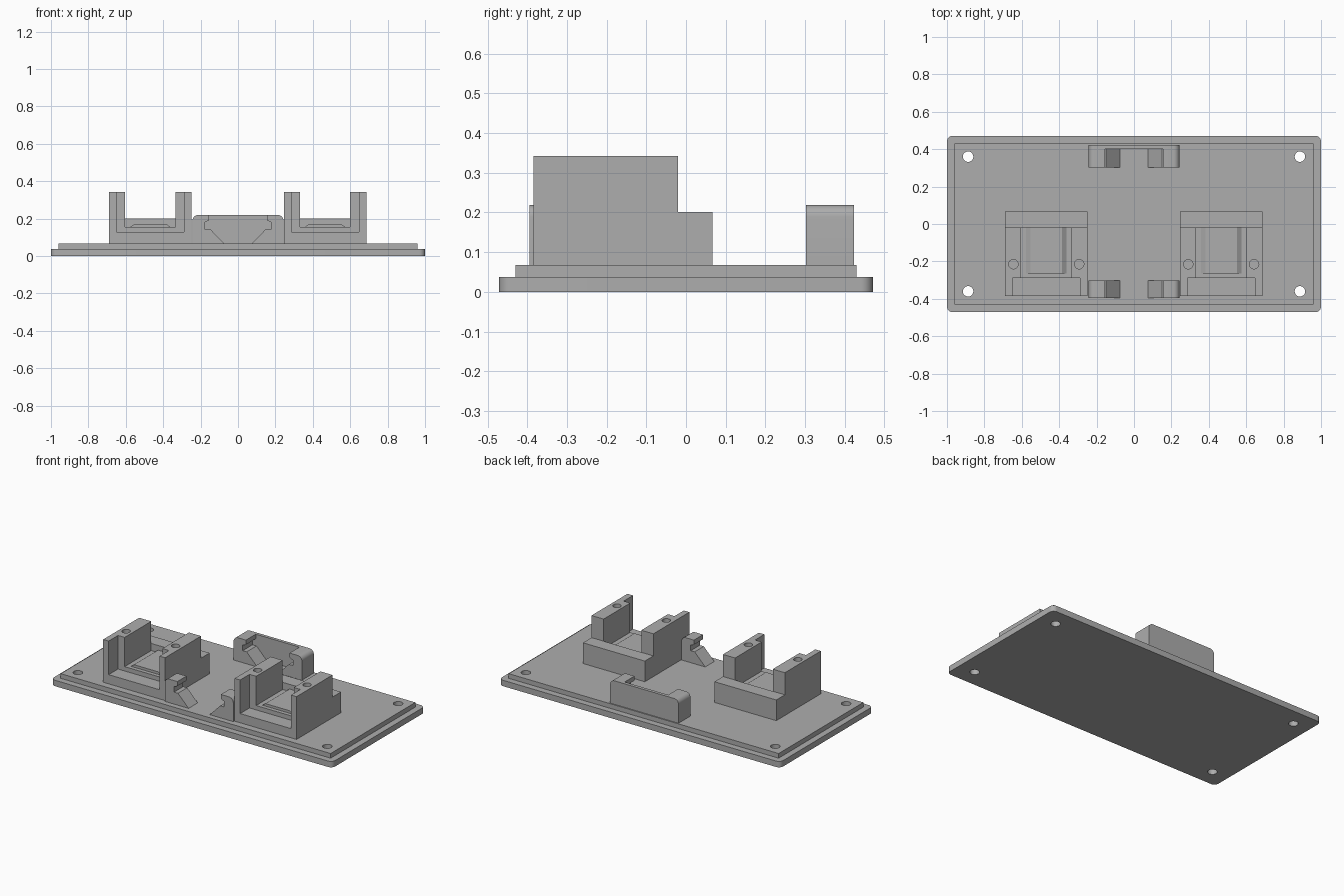
import bpy, bmesh, math
from mathutils import Vector

if "Cube" in bpy.data.objects:
    bpy.data.objects.remove(bpy.data.objects["Cube"])

grey = bpy.data.materials.new("plain grey")
grey.diffuse_color = (0.42, 0.42, 0.42, 1)
grey.use_nodes = True
grey.node_tree.nodes["Principled BSDF"].inputs["Base Color"].default_value = grey.diffuse_color


def prism(name, pts, lo, hi, axis='z'):
    """Extrude a 2D outline: axis z takes (x, y) points, axis y takes (x, z) points."""
    place = (lambda p, d: (p[0], p[1], d)) if axis == 'z' else (lambda p, d: (p[0], d, p[1]))
    bm = bmesh.new()
    face = bm.faces.new([bm.verts.new(place(p, lo)) for p in pts])
    out = bmesh.ops.extrude_face_region(bm, geom=[face])
    shift = Vector(place((0, 0), hi - lo))
    bmesh.ops.translate(bm, vec=shift, verts=[v for v in out["geom"] if isinstance(v, bmesh.types.BMVert)])
    bmesh.ops.recalc_face_normals(bm, faces=bm.faces)
    mesh = bpy.data.meshes.new(name)
    bm.to_mesh(mesh)
    bm.free()
    mesh.materials.append(grey)
    obj = bpy.data.objects.new(name, mesh)
    bpy.context.collection.objects.link(obj)
    return obj


def box(name, x0, x1, y0, y1, z0, z1):
    return prism(name, [(x0, y0), (x1, y0), (x1, y1), (x0, y1)], z0, z1)


def circle(cx, cy, r, n=32):
    return [(cx + r * math.cos(2 * math.pi * i / n), cy + r * math.sin(2 * math.pi * i / n)) for i in range(n)]


def arc(cx, cy, r, a0, n=8):
    """Quarter circle starting at a0 degrees."""
    return [(cx + r * math.cos(math.radians(a0 + 90 * i / n)),
             cy + r * math.sin(math.radians(a0 + 90 * i / n))) for i in range(n + 1)]


def cut(obj, cutters):
    for c in cutters:
        mod = obj.modifiers.new("cut", 'BOOLEAN')
        mod.operation, mod.solver, mod.object = 'DIFFERENCE', 'EXACT', c
        bpy.context.view_layer.objects.active = obj
        bpy.ops.object.modifier_apply(modifier=mod.name)
        bpy.data.objects.remove(c)


def smooth(obj):
    bpy.ops.object.select_all(action='DESELECT')
    obj.select_set(True)
    bpy.context.view_layer.objects.active = obj
    bpy.ops.object.shade_smooth_by_angle(angle=math.radians(30))


def screw_holes():
    return [prism("hole_cutter", circle(sx * 0.887, sy * 0.36, 0.028), -0.1, 0.2)
            for sx in (-1, 1) for sy in (-1, 1)]


# Base plate with rounded corners, and the raised panel on it
W, D, R = 1.0, 0.471, 0.03
outline = (arc(W - R, D - R, R, 0) + arc(R - W, D - R, R, 90)
           + arc(R - W, R - D, R, 180) + arc(W - R, R - D, R, 270))
base = prism("base_plate", outline, 0, 0.038)
panel = box("raised_panel", -0.96, 0.96, -0.43, 0.43, 0.038, 0.068)
for part in (base, panel):
    cut(part, screw_holes())
    smooth(part)

# Two identical bearing brackets
for side, cx in (("left", -0.469), ("right", 0.466)):
    bracket = box(side + "_bracket", cx - 0.22, cx + 0.22, -0.385, 0.067, 0.068, 0.343)
    cut(bracket, [
        box("shelf_cutter", cx - 0.3, cx + 0.3, -0.02, 0.2, 0.201, 0.5),
        box("recess_cutter", cx - 0.181, cx + 0.181, -0.5, -0.29, 0.127, 0.5),
        box("channel_cutter", cx - 0.134, cx + 0.134, -0.35, -0.02, 0.155, 0.5),
        prism("hole_cutter", circle(cx - 0.176, -0.215, 0.025), 0.2, 0.5),
        prism("hole_cutter", circle(cx + 0.176, -0.215, 0.025), 0.2, 0.5),
    ])
    smooth(bracket)
    # Low raised pad on the channel floor
    prism(side + "_channel_pad", [(cx - 0.108, 0.155), (cx + 0.108, 0.155),
                                  (cx + 0.085, 0.171), (cx - 0.085, 0.171)], -0.265, -0.02, 'y')

# Clips: rounded blocks with a hooked notch; the rear one keeps its back wall
clip_outline = ([(-0.243, 0.068), (0.243, 0.068)] + arc(0.213, 0.189, 0.03, 0)
                + arc(-0.213, 0.189, 0.03, 90))
half = [(0.075, 0.06), (0.075, 0.068), (0.15, 0.145), (0.178, 0.145),
        (0.178, 0.18), (0.155, 0.19), (0.155, 0.3)]
notch = half + [(-x, z) for x, z in reversed(half)]
for name, y0, y1, n1 in (("front_clips", -0.395, -0.302, -0.2), ("rear_clip", 0.302, 0.423, 0.402)):
    clip = prism(name, clip_outline, y0, y1, 'y')
    cut(clip, [prism("notch_cutter", notch, y0 - 0.1, n1, 'y')])
    smooth(clip)
